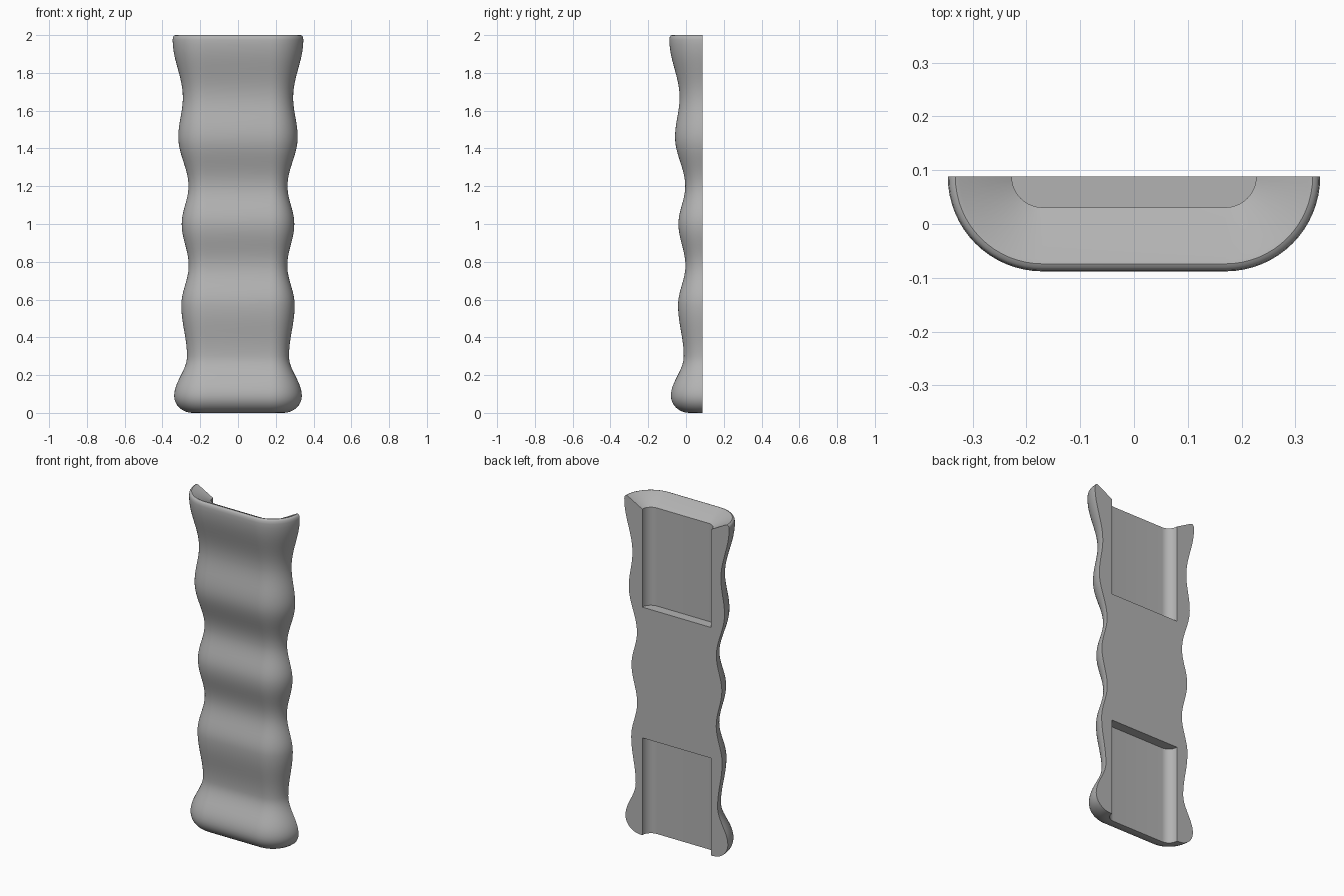
import bpy, bmesh, math

if "Cube" in bpy.data.objects:
    bpy.data.objects.remove(bpy.data.objects["Cube"], do_unlink=True)

CORE = 0.17      # half width of the flat front strip
BACK = 0.088     # y of the flat back
POCKET = 0.057   # radius of the pocket corners
ARC = 16         # segments per rounded side

# Material
grey = bpy.data.materials.new("plain_grey")
grey.use_nodes = True
colour = (0.45, 0.45, 0.45, 1)
grey.diffuse_color = colour
grey.node_tree.nodes["Principled BSDF"].inputs["Base Color"].default_value = colour

# Crests and valleys of the finger waves as (radius, z)
WAVES = [(0.168, 0.09), (0.10, 0.30), (0.13, 0.57), (0.091, 0.78), (0.128, 1.0),
         (0.092, 1.2), (0.146, 1.46), (0.122, 1.67), (0.176, 1.975)]


def wave_profile(points, steps=12):
    """Ease smoothly from each crest to the next valley."""
    out = [points[0]]
    for (r0, z0), (r1, z1) in zip(points, points[1:]):
        for i in range(1, steps + 1):
            t = i / steps
            ease = (1 - math.cos(math.pi * t)) / 2
            out.append((r0 + (r1 - r0) * ease, z0 + (z1 - z0) * t))
    return out


def quarter(r0, z0, r1, z1, steps=8):
    """Elliptical corner that starts level and ends upright."""
    angles = [math.pi / 2 * i / steps for i in range(steps)]
    return [(r0 + (r1 - r0) * math.sin(a), z1 + (z0 - z1) * math.cos(a)) for a in angles]


def section(r, z):
    """Half-stadium outline, from the left back edge round the front to the right."""
    side = [(CORE + r * math.cos(a), BACK - r * math.sin(a), z)
            for a in (math.pi / 2 * i / ARC for i in range(ARC + 1))]
    return side + [(-x, y, z) for x, y, z in reversed(side)]


# Lower pocket, rounded foot, waves, rim and funnel, upper pocket
profile = [(0, 0.58), (POCKET, 0.58), (POCKET, 0)]
profile += quarter(0.07, 0, *WAVES[0])
profile += wave_profile(WAVES)
profile += [(0.174, 1.99), (0.169, 1.997), (0.162, 2.0), (0.154, 1.998)]
profile += [(POCKET, 1.945), (POCKET, 1.36), (0, 1.36)]

# Loft the sections and close the flat back with one face
bm = bmesh.new()
rings = [[bm.verts.new(p) for p in section(r, z)] for r, z in profile]
for a, b in zip(rings, rings[1:]):
    for i in range(len(a) - 1):
        bm.faces.new((a[i], b[i], b[i + 1], a[i + 1]))
bm.faces.new([ring[0] for ring in rings] + [ring[-1] for ring in reversed(rings)])
bmesh.ops.remove_doubles(bm, verts=bm.verts, dist=0.00001)
bmesh.ops.recalc_face_normals(bm, faces=bm.faces)

mesh = bpy.data.meshes.new("grip_shell")
bm.to_mesh(mesh)
bm.free()
mesh.materials.append(grey)
grip = bpy.data.objects.new("grip_shell", mesh)
bpy.context.collection.objects.link(grip)

# Smooth the waves, keep pocket and back edges crisp
bpy.context.view_layer.objects.active = grip
grip.select_set(True)
bpy.ops.object.shade_smooth_by_angle(angle=math.radians(32))
